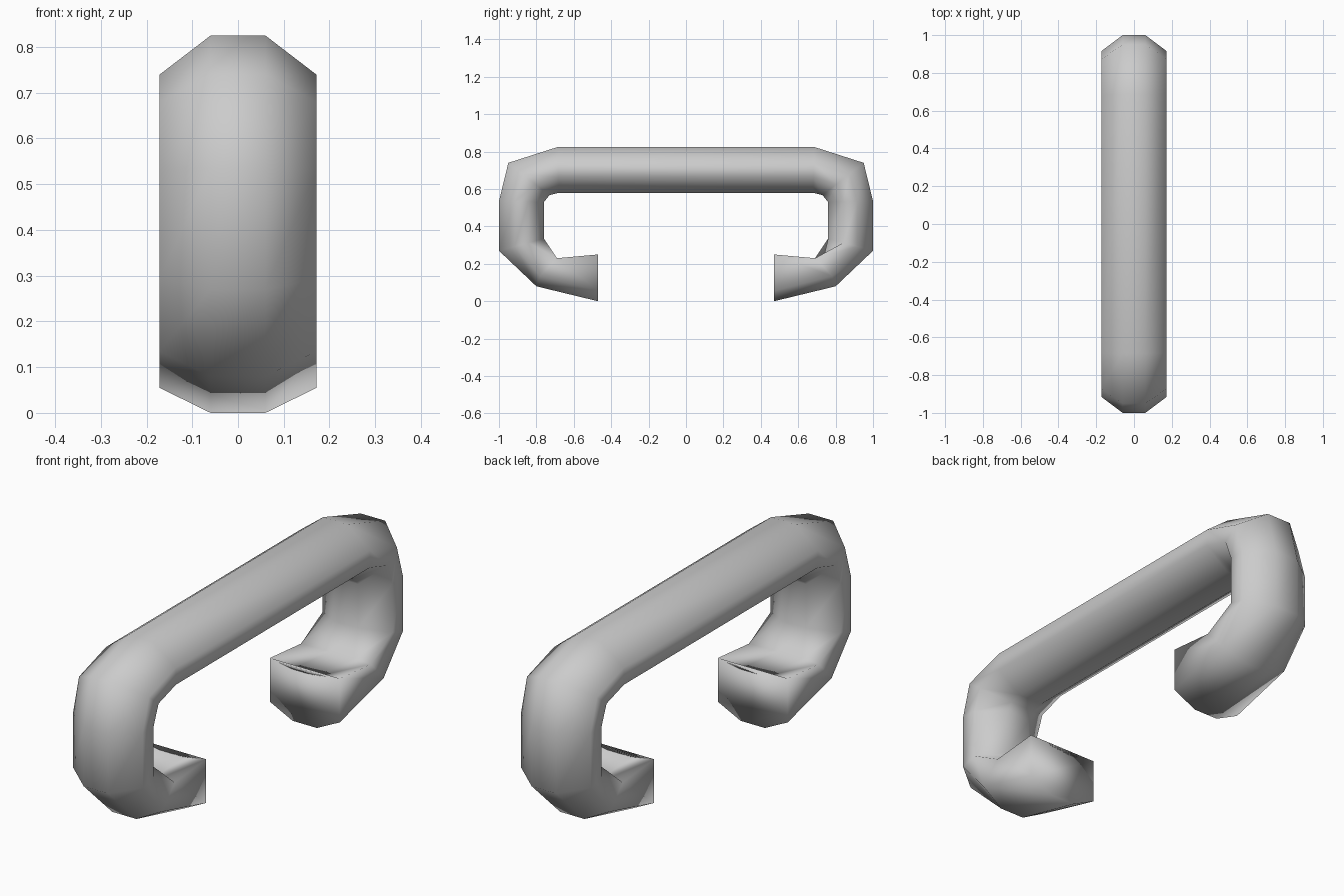
import bpy, bmesh
from mathutils import Vector

if "Cube" in bpy.data.objects:
    bpy.data.objects.remove(bpy.data.objects["Cube"])

# Half path: outer and inner centre-line edges (y, z) plus outer and inner flank edges
def station(outer, inner, lo=0.35, hi=0.66):
    o, i = Vector(outer), Vector(inner)
    return [o, o.lerp(i, lo), o.lerp(i, hi), i]

tip = [Vector(p) for p in ((-.47, 0), (-.47, .055), (-.47, .25), (-.47, .23))]
heel = [Vector(p) for p in ((-.80, .08), (-.78, .135), (-.69, .23), (-.73, .21))]
half = [
    tip,
    heel,
    station((-1, .27), (-.76, .335)),
    station((-1, .535), (-.76, .53)),
    station((-.95, .74), (-.73, .567)),
    station((-.685, .825), (-.68, .58)),
]

# Mirror the stations to the far side
stations = half + [[Vector((-p.x, p.y)) for p in s] for s in reversed(half)]

# Loft eight-sided rings along the stations
IN, OUT = 0.06, 0.172
SECTION = [(IN, 0), (OUT, 1), (OUT, 2), (IN, 3), (-IN, 3), (-OUT, 2), (-OUT, 1), (-IN, 0)]
bm = bmesh.new()
rings = [[bm.verts.new((x, s[k].x, s[k].y)) for x, k in SECTION] for s in stations]
for a, b in zip(rings, rings[1:]):
    for i in range(8):
        j = (i + 1) % 8
        bm.faces.new((a[i], a[j], b[j], b[i]))

# End caps, built as strips
for r in (rings[0], rings[-1]):
    bm.faces.new((r[0], r[1], r[6], r[7]))
    bm.faces.new((r[1], r[2], r[5], r[6]))
    bm.faces.new((r[2], r[3], r[4], r[5]))
bmesh.ops.recalc_face_normals(bm, faces=bm.faces)
for f in bm.faces:
    f.smooth = True

mesh = bpy.data.meshes.new("handle")
bm.to_mesh(mesh)
bm.free()
handle = bpy.data.objects.new("handle", mesh)
bpy.context.collection.objects.link(handle)
